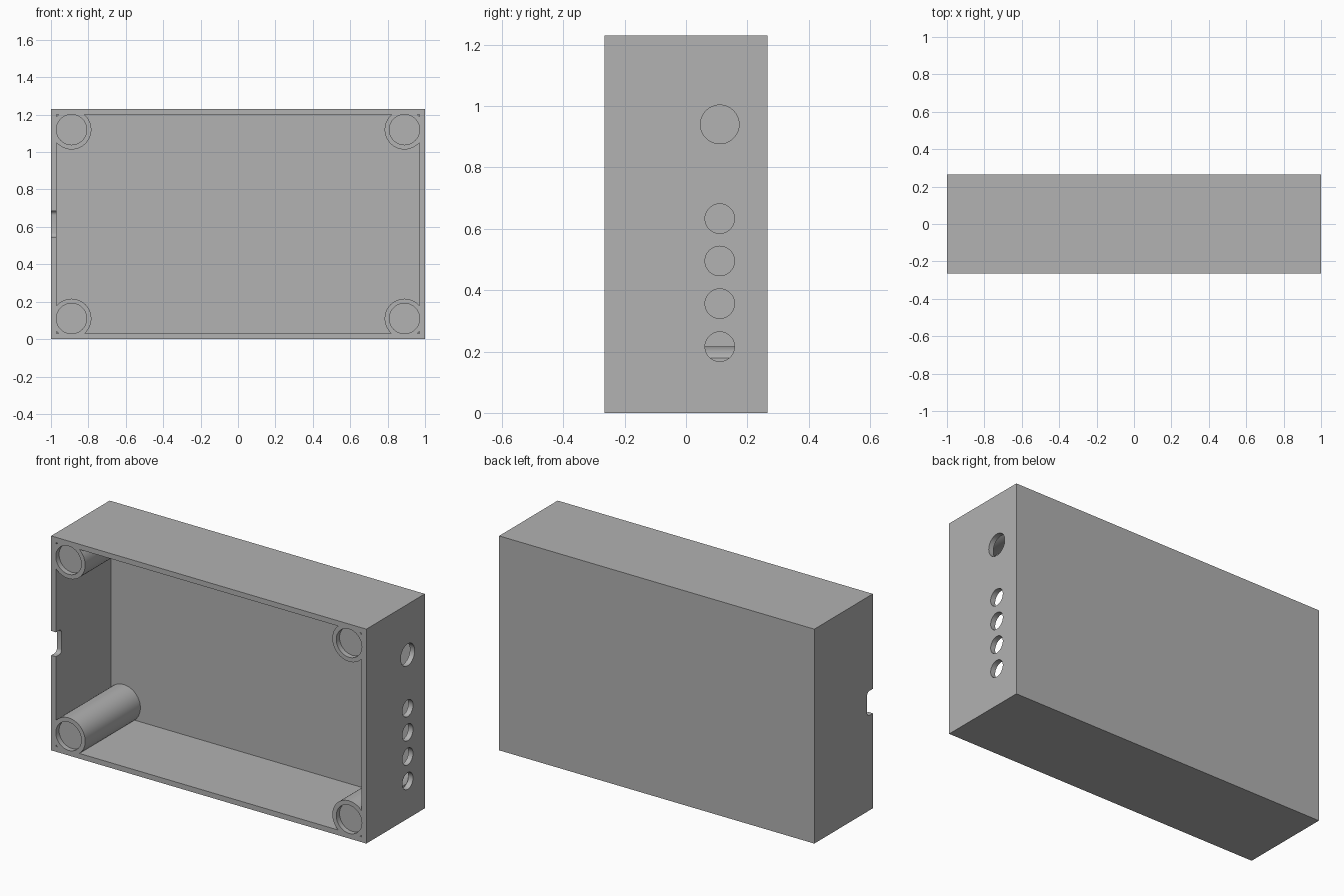
import bpy
import math

old = bpy.data.objects.get("Cube")
if old:
    bpy.data.objects.remove(old, do_unlink=True)

W, D, H = 2.0, 0.53, 1.23      # outer size
WALL = 0.03
FRONT = -D / 2

grey = bpy.data.materials.new("plain grey")
grey.use_nodes = True
grey.diffuse_color = (0.445, 0.445, 0.445, 1)
grey.node_tree.nodes["Principled BSDF"].inputs["Base Color"].default_value = grey.diffuse_color


def box(name, lo, hi):
    bpy.ops.mesh.primitive_cube_add(size=1, location=[(a + b) / 2 for a, b in zip(lo, hi)])
    ob = bpy.context.object
    ob.name = name
    ob.scale = [b - a for a, b in zip(lo, hi)]
    bpy.ops.object.transform_apply(location=True, rotation=True, scale=True)
    ob.data.materials.append(grey)
    return ob


def cylinder(name, radius, depth, centre, axis):
    turn = (math.pi / 2, 0, 0) if axis == "Y" else (0, math.pi / 2, 0)
    bpy.ops.mesh.primitive_cylinder_add(vertices=48, radius=radius, depth=depth,
                                        location=centre, rotation=turn)
    ob = bpy.context.object
    ob.name = name
    bpy.ops.object.transform_apply(location=True, rotation=True, scale=True)
    ob.data.materials.append(grey)
    return ob


def apply(ob, mod):
    bpy.context.view_layer.objects.active = ob
    bpy.ops.object.modifier_apply(modifier=mod.name)


def cut(ob, cutter):
    mod = ob.modifiers.new("cut", "BOOLEAN")
    mod.operation = "DIFFERENCE"
    mod.solver = "EXACT"
    mod.object = cutter
    apply(ob, mod)
    bpy.data.objects.remove(cutter, do_unlink=True)


# Outer case
case = box("enclosure_case", (-W / 2, FRONT, 0), (W / 2, D / 2, H))

# Cavity, open at the front, leaving a round post in each corner
cavity = box("cavity", (-W / 2 + WALL, FRONT - 0.1, WALL),
             (W / 2 - WALL, D / 2 - WALL, H - WALL))
corners = [(x, z) for x in (-0.89, 0.89) for z in (0.11, H - 0.11)]
for x, z in corners:
    cut(cavity, cylinder("post", 0.106, 1.2, (x, 0, z), "Y"))
cut(case, cavity)

# Shallow round recess in the front of each post
for x, z in corners:
    cut(case, cylinder("recess", 0.081, 0.06, (x, FRONT, z), "Y"))

# Row of round openings in the left side wall
for z, r in [(0.94, 0.063), (0.633, 0.048), (0.495, 0.048), (0.356, 0.048), (0.216, 0.048)]:
    cut(case, cylinder("side_hole", r, 0.1, (W / 2 - WALL + 0.05, 0.11, z), "X"))

# Rounded notch in the front edge of the right side wall
notch = box("notch", (-W / 2 - 0.1, FRONT - 0.1, 0.545), (-W / 2 + WALL + 0.05, FRONT + 0.052, 0.685))
bevel = notch.modifiers.new("round", "BEVEL")
bevel.width = 0.022
bevel.segments = 5
apply(notch, bevel)
cut(case, notch)

# Crisp edges with smooth round walls
bpy.ops.object.select_all(action="DESELECT")
case.select_set(True)
bpy.context.view_layer.objects.active = case
bpy.ops.object.shade_smooth_by_angle(angle=math.radians(30))
